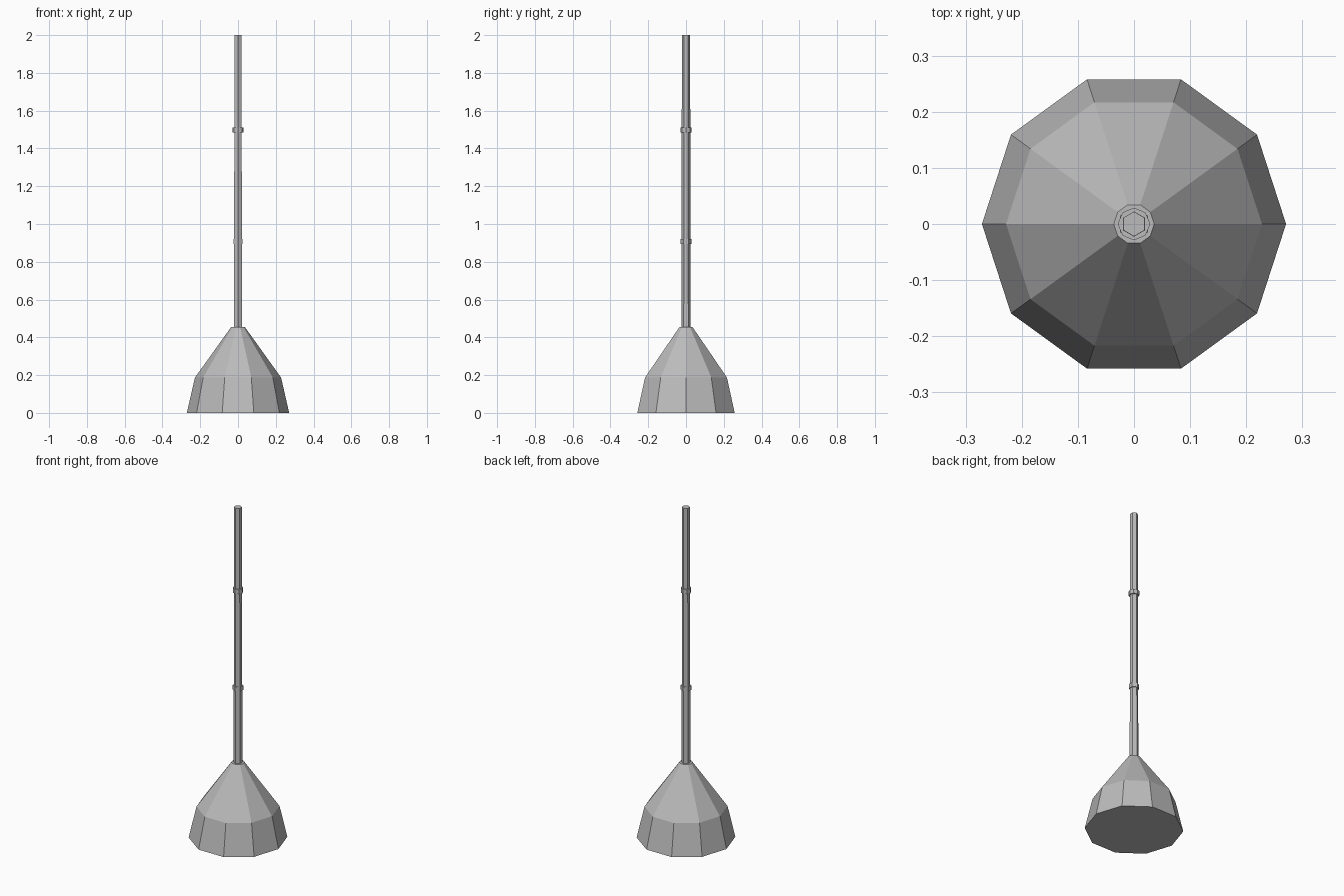
import bpy
import math

cube = bpy.data.objects.get("Cube")
if cube:
    bpy.data.objects.remove(cube, do_unlink=True)

# Single grey metal
metal = bpy.data.materials.new("grey_metal")
metal.use_nodes = True
grey = (0.5, 0.5, 0.5, 1)
metal.diffuse_color = grey
metal.node_tree.nodes["Principled BSDF"].inputs["Base Color"].default_value = grey


def lathe(name, profile, sides, turn=0.0):
    """Flat-faced solid from (radius, height) rings, bottom to top."""
    verts = []
    for radius, z in profile:
        for i in range(sides):
            a = turn + math.tau * i / sides
            verts.append((radius * math.cos(a), radius * math.sin(a), z))
    faces = [tuple(reversed(range(sides)))]
    for r in range(len(profile) - 1):
        low, high = r * sides, (r + 1) * sides
        for i in range(sides):
            j = (i + 1) % sides
            faces.append((low + i, low + j, high + j, high + i))
    faces.append(tuple(range(len(verts) - sides, len(verts))))
    mesh = bpy.data.meshes.new(name)
    mesh.from_pydata(verts, [], faces)
    mesh.materials.append(metal)
    obj = bpy.data.objects.new(name, mesh)
    bpy.context.collection.objects.link(obj)
    return obj


# Ten-sided bell base
lathe("base", [(0.271, 0), (0.228, 0.187), (0.036, 0.455)], 10)

# Six-sided pole, slightly tapered
lathe("pole", [(0.024, 0.44), (0.022, 2.0)], 6, math.pi / 2)

# Collars around the pole
lathe("lower_collar", [(0.029, 0.893), (0.029, 0.92)], 6, math.pi / 2)
lathe("upper_collar", [(0.029, 1.484), (0.029, 1.511)], 8)
